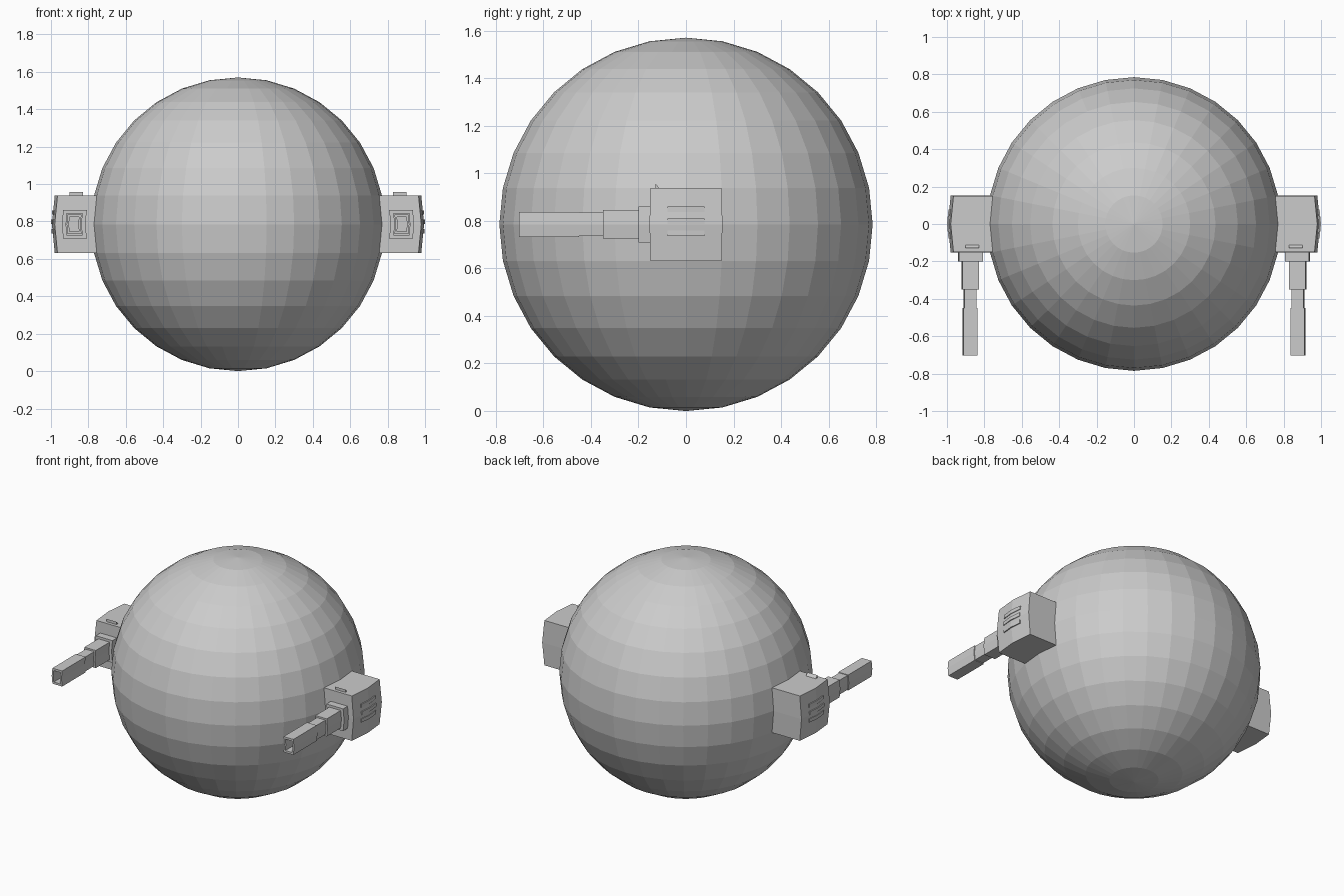
import bpy, bmesh
from mathutils import Vector

if "Cube" in bpy.data.objects:
    bpy.data.objects.remove(bpy.data.objects["Cube"])

R = 0.785      # sphere radius and centre height
POD = 0.21     # how far the side pods are pulled out


def finish(name, bm, mirror=False):
    bmesh.ops.recalc_face_normals(bm, faces=bm.faces[:])
    me = bpy.data.meshes.new(name)
    bm.to_mesh(me)
    bm.free()
    ob = bpy.data.objects.new(name, me)
    bpy.context.collection.objects.link(ob)
    if mirror:
        ob.modifiers.new("Mirror", 'MIRROR').use_mirror_merge = False
    return ob


def loft(name, rings):
    """Skin a list of closed rings, cap both ends, mirror to the other side."""
    bm = bmesh.new()
    loops = [[bm.verts.new(p) for p in ring] for ring in rings]
    n = len(loops[0])
    for a, b in zip(loops, loops[1:]):
        for i in range(n):
            j = (i + 1) % n
            bm.faces.new((a[i], a[j], b[j], b[i]))
    bm.faces.new(loops[0])
    bm.faces.new(loops[-1])
    return finish(name, bm, mirror=True)


# Faceted sphere with a 2x2 patch of faces pulled straight out on each side
bm = bmesh.new()
bmesh.ops.create_uvsphere(bm, u_segments=32, v_segments=16, radius=R)
for s in (1, -1):
    patch = []
    for f in bm.faces:
        c = f.calc_center_median()
        if abs(c.y) < 0.14 and abs(c.z) < 0.14 and c.x * s > 0.7:
            patch.append(f)
    ext = bmesh.ops.extrude_face_region(bm, geom=patch)
    verts = [g for g in ext["geom"] if isinstance(g, bmesh.types.BMVert)]
    bmesh.ops.translate(bm, verts=verts, vec=(s * POD, 0, 0))
    old = [f for f in patch if f.is_valid]
    if old:
        bmesh.ops.delete(bm, geom=old, context='FACES_ONLY')
bmesh.ops.translate(bm, verts=bm.verts[:], vec=(0, 0, R))
finish("body_with_side_pods", bm)


# Stepped gun barrel with a hollow muzzle; section is a slight chevron
def chevron(y, w, h):
    x, back = 0.879, 0.1 * h
    return [Vector(p) for p in (
        (x - w - back, y, R - h), (x - w, y, R), (x - w - back, y, R + h),
        (x + w - back, y, R + h), (x + w, y, R), (x + w - back, y, R - h))]


steps = [(-0.145, 0.063, 0.076), (-0.20, 0.063, 0.076),
         (-0.20, 0.043, 0.060), (-0.35, 0.043, 0.060),
         (-0.35, 0.032, 0.049), (-0.45, 0.032, 0.049),
         (-0.45, 0.037, 0.053), (-0.703, 0.037, 0.053),
         (-0.703, 0.025, 0.039), (-0.58, 0.025, 0.039)]
loft("gun_barrel", [chevron(*s) for s in steps])

# Three vent slats following the bent outer face of the pod
for k, z in enumerate((0.848, 0.798, 0.748)):
    rings = []
    for y in (-0.078, 0, 0.078):
        x = R + POD + 0.006 - 0.1 * abs(y) - 0.1 * abs(z - R)
        rings.append([(x - 0.02, y, z - 0.012), (x, y, z - 0.012),
                      (x, y, z + 0.012), (x - 0.02, y, z + 0.012)])
    loft(f"vent_slat_{k + 1}", rings)

# Small wedge sight on top of the pod
loft("sight_wedge", [[(x, -0.129, 0.93), (x, -0.129, 0.957), (x, -0.106, 0.93)]
                     for x in (0.828, 0.902)])
